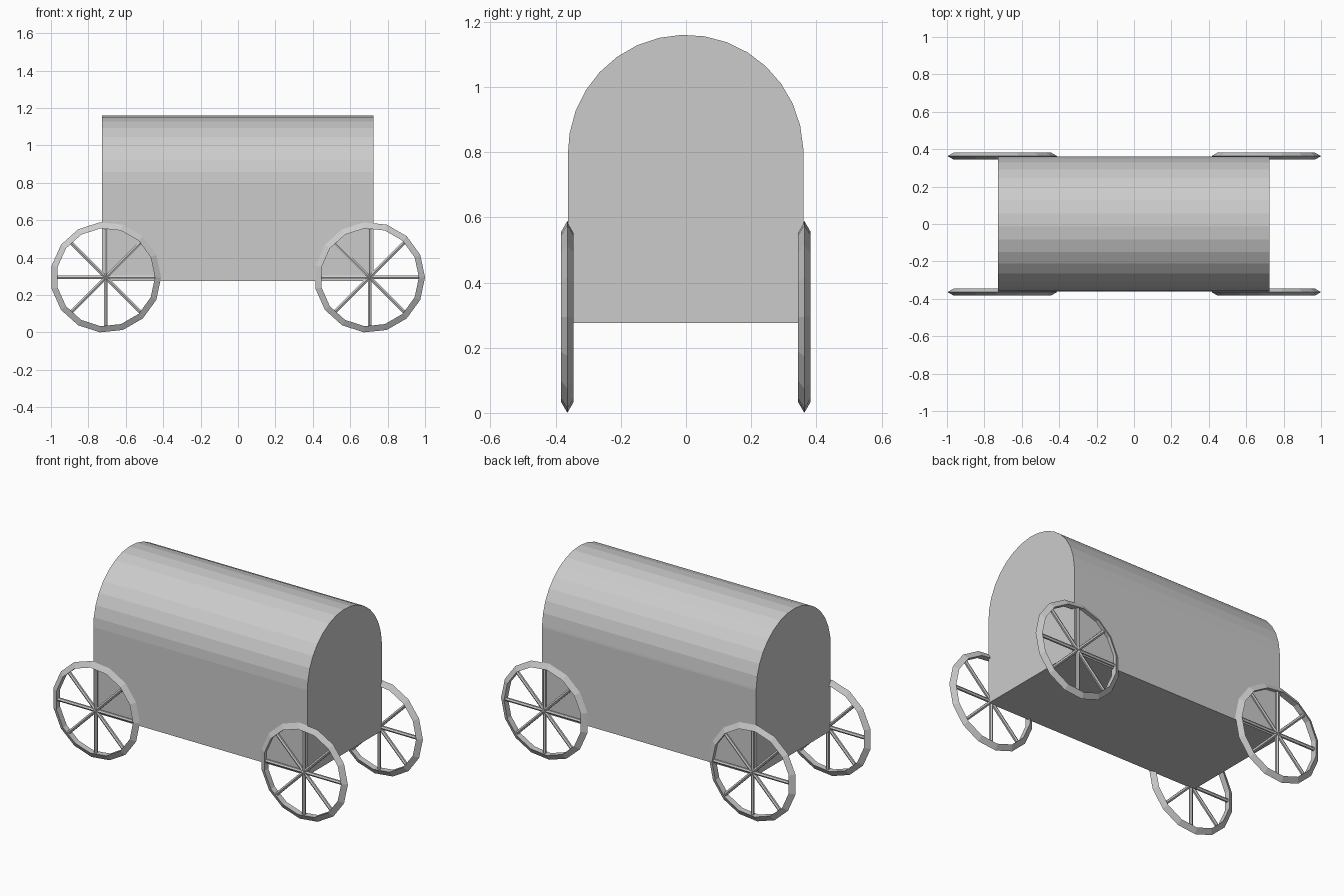
import bpy, bmesh
from math import sin, cos, pi, radians
from mathutils import Matrix, Vector

if "Cube" in bpy.data.objects:
    bpy.data.objects.remove(bpy.data.objects["Cube"])


def finish(name, bm):
    bmesh.ops.recalc_face_normals(bm, faces=bm.faces)
    mesh = bpy.data.meshes.new(name)
    bm.to_mesh(mesh)
    bm.free()
    obj = bpy.data.objects.new(name, mesh)
    bpy.context.collection.objects.link(obj)
    return obj


# Wagon body: arched profile extruded along x
def build_body(x0=-0.728, x1=0.724, half=0.361, base=0.276, spring=0.799):
    profile = [(-half, base), (half, base), (half, spring)]
    for k in range(16):
        a = radians(2 + 11.25 * k)
        profile.append((half * cos(a) - 0.001, spring + half * sin(a)))
    profile.append((-half - 0.001, spring))
    bm = bmesh.new()
    face = bm.faces.new([bm.verts.new((x0, y, z)) for y, z in profile])
    ext = bmesh.ops.extrude_face_region(bm, geom=[face], use_keep_orig=True)
    moved = [v for v in ext["geom"] if isinstance(v, bmesh.types.BMVert)]
    bmesh.ops.translate(bm, verts=moved, vec=(x1 - x0, 0, 0))
    finish("wagon_body", bm)


# Rim: 15-sided ring with a triangular section, pointed outwards
def build_rim(name, centre, sides=15):
    section = [(0.296, 0.0), (0.263, 0.019), (0.263, -0.019)]
    bm = bmesh.new()
    rings = []
    for i in range(sides):
        a = 2 * pi * i / sides
        rings.append([bm.verts.new(centre + Vector((r * cos(a), y, r * sin(a))))
                      for r, y in section])
    for i in range(sides):
        a, b = rings[i], rings[(i + 1) % sides]
        for j in range(3):
            k = (j + 1) % 3
            bm.faces.new((a[j], b[j], b[k], a[k]))
    finish(name, bm)


# Spokes: four thin rods crossing at the hub
def build_spokes(name, centre):
    bm = bmesh.new()
    for i in range(4):
        m = Matrix.Translation(centre) @ Matrix.Rotation(i * pi / 4, 4, 'Y')
        bmesh.ops.create_cone(bm, cap_ends=True, segments=6, radius1=0.011,
                              radius2=0.011, depth=0.535, matrix=m)
    finish(name, bm)


build_body()
for end, x in (("left", -0.707), ("right", 0.704)):
    for side, y in (("front", -0.364), ("back", 0.363)):
        c = Vector((x, y, 0.2945))
        build_rim(f"{side}_{end}_wheel_rim", c)
        build_spokes(f"{side}_{end}_wheel_spokes", c)
